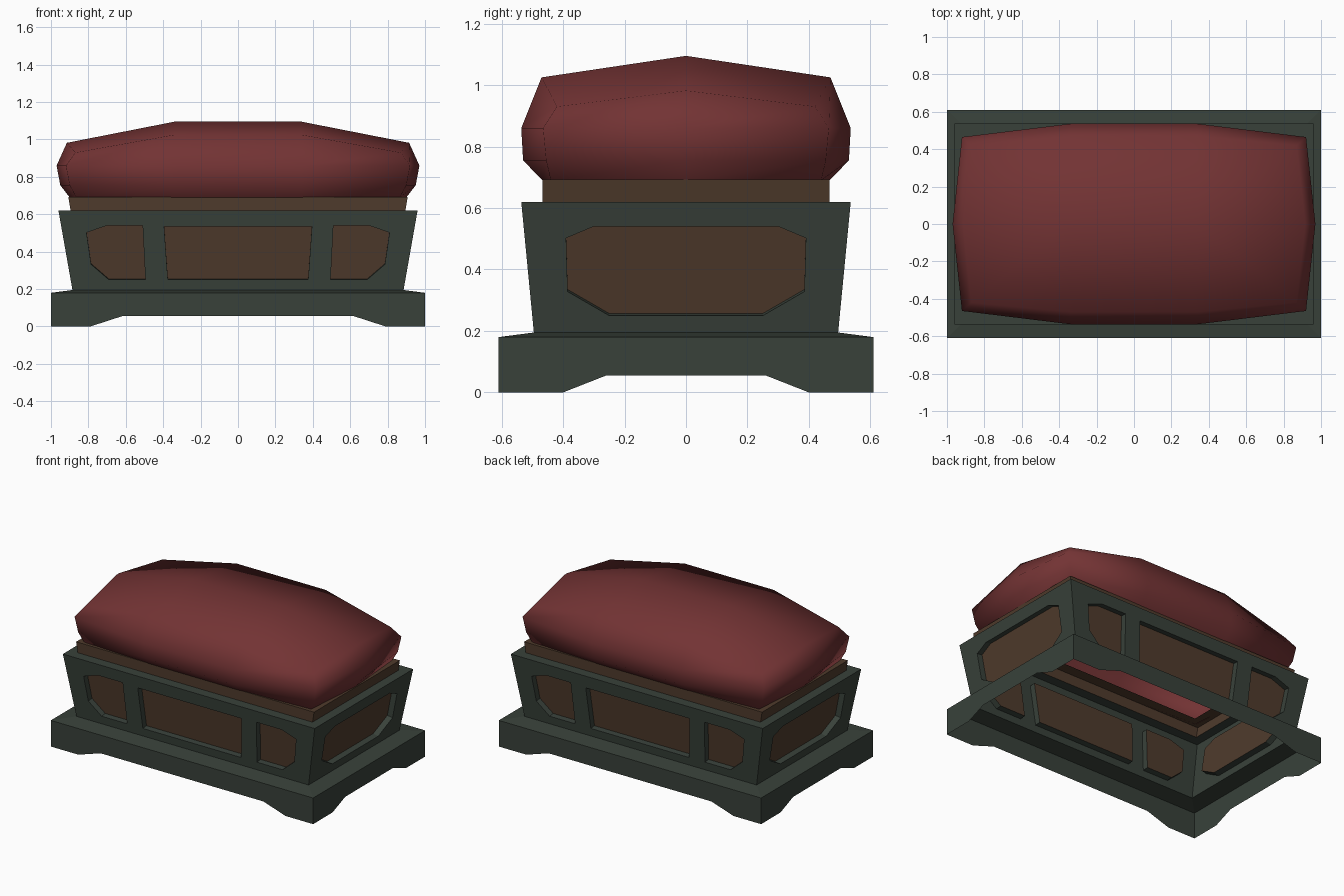
import bpy, bmesh, math

if "Cube" in bpy.data.objects:
    bpy.data.objects.remove(bpy.data.objects["Cube"])


def material(name, rgb):
    m = bpy.data.materials.new(name)
    m.diffuse_color = (*rgb, 1)
    m.use_nodes = True
    m.node_tree.nodes["Principled BSDF"].inputs["Base Color"].default_value = m.diffuse_color
    return m


GREEN = material("dark green paint", (0.040, 0.053, 0.042))
BROWN = material("brown wood", (0.078, 0.043, 0.025))
RED = material("dark red cloth", (0.170, 0.033, 0.034))


def finish(bm, name, mats, smooth=False):
    bmesh.ops.remove_doubles(bm, verts=bm.verts, dist=0.0005)
    bmesh.ops.recalc_face_normals(bm, faces=bm.faces)
    for f in bm.faces:
        f.smooth = smooth
    me = bpy.data.meshes.new(name)
    bm.to_mesh(me)
    bm.free()
    for m in mats:
        me.materials.append(m)
    ob = bpy.data.objects.new(name, me)
    bpy.context.collection.objects.link(ob)
    return ob


def place(side, u, d, z):
    """Point at offset u along a wall and distance d out; side 0 front, 1 right, 2 back, 3 left."""
    return [(u, -d, z), (d, u, z), (-u, d, z), (-d, -u, z)][side]


def rect(bm, x, y, z):
    return [bm.verts.new(p) for p in ((-x, -y, z), (x, -y, z), (x, y, z), (-x, y, z))]


def bridge(bm, a, b):
    n = len(a)
    for i in range(n):
        bm.faces.new((a[i], a[(i + 1) % n], b[(i + 1) % n], b[i]))


def stack(bm, *sizes):
    loops = [rect(bm, *s) for s in sizes]
    for a, b in zip(loops, loops[1:]):
        bridge(bm, a, b)


# plinth: arched skirt boards and a sloping top ledge, open below
bm = bmesh.new()
for side in range(4):
    half, d, foot, arch = (1, 0.61, 0.79, 0.62) if side % 2 == 0 else (0.61, 1, 0.40, 0.26)
    right = [(arch, 0.055), (foot, 0), (half, 0), (half, 0.18)]
    outline = right + [(-u, z) for u, z in reversed(right)]
    bm.faces.new([bm.verts.new(place(side, u, d, z)) for u, z in outline])
stack(bm, (1, 0.61, 0.18), (0.885, 0.495, 0.195))
finish(bm, "plinth", [GREEN])

# body: leaning walls with recessed panels and a flat top rim
Z0, Z1, DEPTH = 0.195, 0.62, 0.04
centre = [(-0.395, 0.535), (0.395, 0.535), (0.375, 0.25), (-0.375, 0.25)]
corner = [(0.51, 0.54), (0.70, 0.54), (0.81, 0.502), (0.785, 0.332), (0.69, 0.25), (0.495, 0.25)]
end = [(0.30, 0.54), (0.39, 0.502), (0.385, 0.328), (0.25, 0.25)]


def mirrored(pts):
    return [(-u, z) for u, z in reversed(pts)]


bm = bmesh.new()
for side in range(4):
    long_side = side % 2 == 0
    (h0, h1), (d0, d1) = ((0.885, 0.96), (0.495, 0.536))[::1 if long_side else -1]
    slope = (d1 - d0) / (Z1 - Z0)
    k = DEPTH / math.hypot(1, slope)
    wall = [(-h0, Z0), (h0, Z0), (h1, Z1), (-h1, Z1)]
    holes = [centre, corner, mirrored(corner)] if long_side else [end + mirrored(end)]
    edges = []
    for i, pts in enumerate([wall] + holes):
        loop = [bm.verts.new(place(side, u, d0 + slope * (z - Z0), z)) for u, z in pts]
        edges += [bm.edges.new((loop[j], loop[j - 1])) for j in range(len(loop))]
        if i:
            floor = [bm.verts.new(place(side, u, d0 + slope * (z - Z0) - k, z + k * slope))
                     for u, z in pts]
            bridge(bm, loop, floor)
            bm.faces.new(floor).material_index = 1
    bmesh.ops.triangle_fill(bm, use_beauty=True, use_dissolve=False, edges=edges)
stack(bm, (0.96, 0.536, Z1), (0.895, 0.467, Z1))
finish(bm, "body", [GREEN, BROWN])

# wooden neck under the cushion, with an inward ledge
bm = bmesh.new()
stack(bm, (0.895, 0.467, 0.62), (0.907, 0.467, 0.692), (0.82, 0.39, 0.692))
finish(bm, "neck", [BROWN])

# cushion: rings of ten points, closed by a crowned top
bm = bmesh.new()


def ring(ex, ez, cx, cy, cz, my, mz, mx=0.34):
    q = [(ex, 0, ez), (cx, cy, cz), (mx, my, mz), (-mx, my, mz), (-cx, cy, cz),
         (-ex, 0, ez), (-cx, -cy, cz), (-mx, -my, mz), (mx, -my, mz), (cx, -cy, cz)]
    return [bm.verts.new(p) for p in q]


rings = [ring(0.90, 0.69, 0.865, 0.44, 0.69, 0.467, 0.69),
         ring(0.95, 0.755, 0.90, 0.455, 0.755, 0.53, 0.755),
         ring(0.97, 0.86, 0.92, 0.465, 0.86, 0.536, 0.86),
         ring(0.915, 0.982, 0.87, 0.42, 0.93, 0.47, 1.025)]
for a, b in zip(rings, rings[1:]):
    bridge(bm, a, b)
t = rings[-1]
r, l = bm.verts.new((0.34, 0, 1.095)), bm.verts.new((-0.34, 0, 1.095))
for f in ((r, t[0], t[1], t[2]), (r, t[2], t[3], l), (l, t[3], t[4], t[5]),
          (l, t[5], t[6], t[7]), (l, t[7], t[8], r), (r, t[8], t[9], t[0])):
    bm.faces.new(f)
finish(bm, "cushion", [RED], smooth=True)
